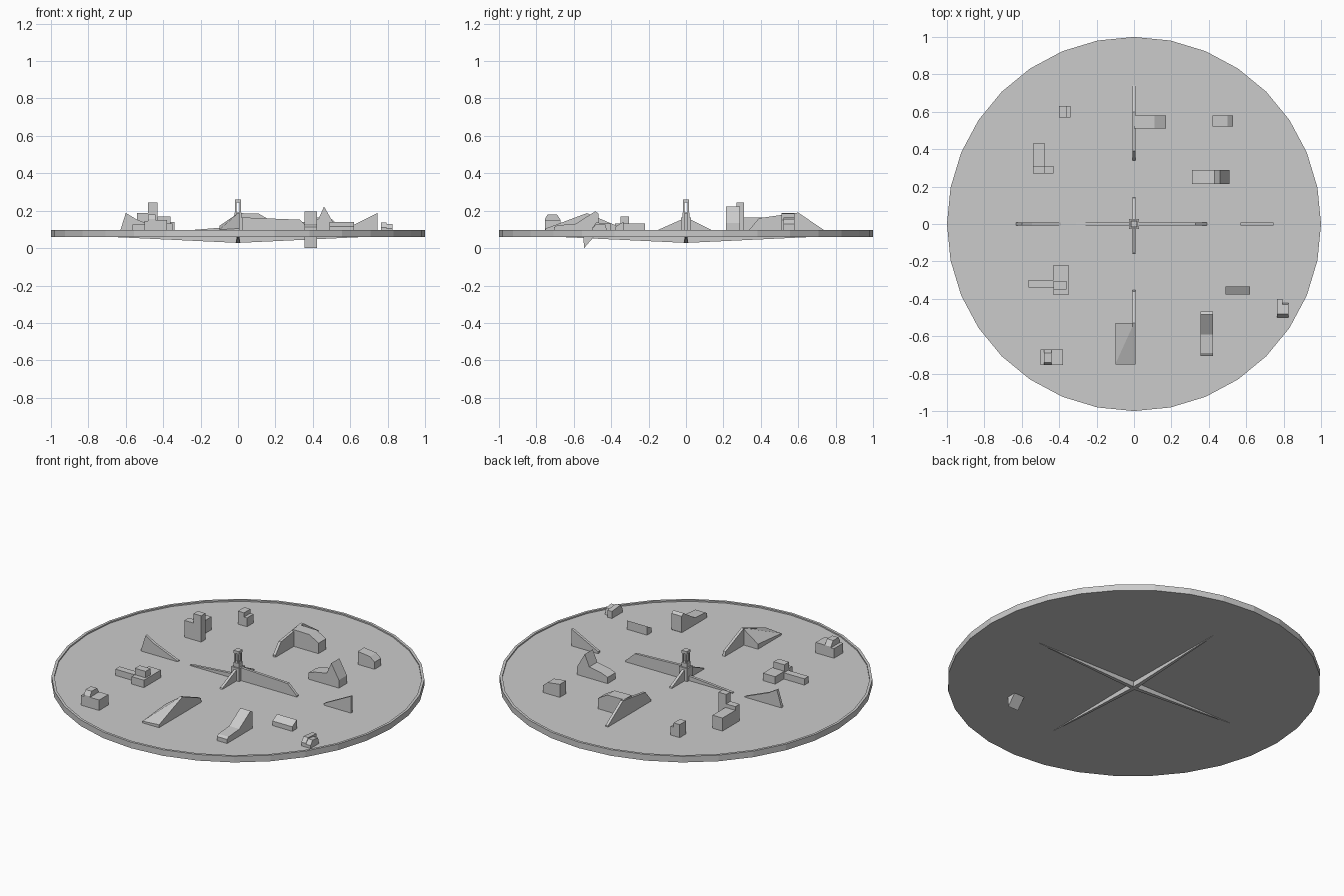
import bpy, bmesh, math
from mathutils import Vector

F = 0.08  # buried base level of everything standing on the plate


def make(name, verts, faces):
    me = bpy.data.meshes.new(name)
    me.from_pydata(verts, [], faces)
    bm = bmesh.new()
    bm.from_mesh(me)
    bmesh.ops.recalc_face_normals(bm, faces=bm.faces)
    bm.to_mesh(me)
    bm.free()
    ob = bpy.data.objects.new(name, me)
    bpy.context.collection.objects.link(ob)
    return ob


def prism(name, pts, a, b, along):
    """Extrude a profile: along 'y' takes (x, z) points, along 'x' takes (y, z)."""
    n = len(pts)
    put = (lambda p, t: (p[0], t, p[1])) if along == 'y' else (lambda p, t: (t, p[0], p[1]))
    verts = [put(p, a) for p in pts] + [put(p, b) for p in pts]
    faces = [list(range(n)), list(range(2 * n - 1, n - 1, -1))]
    faces += [[i, (i + 1) % n, n + (i + 1) % n, n + i] for i in range(n)]
    return make(name, verts, faces)


def box(name, x0, x1, y0, y1, z1, z0=F):
    return prism(name, [(x0, z0), (x1, z0), (x1, z1), (x0, z1)], y0, y1, 'y')


# Round plate with a thin raised rim
N = 32
rings = [(1, 0.06), (1, 0.096), (0.985, 0.096), (0.985, 0.088)]
verts = [(r * math.cos(2 * math.pi * i / N), r * math.sin(2 * math.pi * i / N), z)
         for r, z in rings for i in range(N)]
faces = [list(range(N)), list(range(3 * N, 4 * N))]
for k in range(3):
    faces += [[k * N + i, k * N + (i + 1) % N, (k + 1) * N + (i + 1) % N, (k + 1) * N + i]
              for i in range(N)]
make("round_plate", verts, faces)

# Four tapering ribs under the plate
for i in range(4):
    a = i * math.pi / 2
    d, s = Vector((math.cos(a), math.sin(a), 0)), Vector((-math.sin(a), math.cos(a), 0))
    v = []
    for r, w, zb in ((0, 0.012, 0.028), (0.68, 0.003, 0.06)):
        for side, z in ((-1, zb), (1, zb), (1, 0.07), (-1, 0.07)):
            v.append(d * r + s * side * w + Vector((0, 0, z)))
    make("under_rib", v, [(0, 1, 2, 3), (4, 5, 6, 7), (0, 1, 5, 4), (1, 2, 6, 5),
                          (2, 3, 7, 6), (3, 0, 4, 7)])

# Central tower: body, four posts, cap, buttresses
box("tower_body", -0.026, 0.026, -0.026, 0.026, 0.165)
box("tower_neck", -0.018, 0.018, -0.018, 0.018, 0.19)
for sx in (-1, 1):
    for sy in (-1, 1):
        box("tower_post", sx * 0.011 - 0.004, sx * 0.011 + 0.004,
            sy * 0.011 - 0.004, sy * 0.011 + 0.004, 0.245, 0.18)
box("tower_cap", -0.017, 0.017, -0.017, 0.017, 0.26, 0.245)
prism("tower_buttress", [(-0.16, F), (-0.155, 0.095), (-0.02, 0.155), (0.02, 0.155),
                         (0.14, 0.095), (0.145, F)], -0.008, 0.008, 'x')

# Thin walls on the two axes
T = 0.008
prism("centre_wall", [(-0.31, F), (-0.31, 0.092), (-0.02, 0.115), (0, 0.165), (0.33, 0.152),
                      (0.39, 0.095), (0.39, F)], -T, T, 'y')
prism("east_fin", [(0.57, F), (0.57, 0.1), (0.745, 0.188), (0.745, F)], -T, T, 'y')
prism("west_fin", [(-0.63, F), (-0.63, 0.092), (-0.6, 0.188), (-0.545, 0.155),
                   (-0.39, 0.092), (-0.39, F)], -T, T, 'y')
prism("north_wall", [(0.34, F), (0.34, 0.1), (0.39, 0.16), (0.6, 0.19), (0.74, 0.095),
                     (0.74, F)], -T, T, 'x')
prism("south_wall", [(-0.35, F), (-0.36, 0.115), (-0.53, 0.187), (-0.75, 0.105),
                     (-0.75, F)], -T, T, 'x')

# Annexes beside the north and south walls
prism("north_annex", [(0, F), (0, 0.187), (0.11, 0.185), (0.17, 0.15), (0.17, F)],
      0.51, 0.58, 'y')
make("south_ramp_roof",
     [(-0.1, -0.75, F), (0, -0.75, F), (0, -0.53, F), (-0.1, -0.53, F),
      (-0.1, -0.75, 0.098), (0, -0.75, 0.105), (0, -0.53, 0.187), (-0.1, -0.53, 0.118)],
     [(0, 1, 2, 3), (4, 5, 6), (4, 6, 7), (0, 1, 5, 4), (1, 2, 6, 5), (2, 3, 7, 6), (3, 0, 4, 7)])

# Slanted block that pokes through the plate
prism("slanted_block", [(-0.705, F), (-0.705, 0.112), (-0.69, 0.122), (-0.59, 0.13),
                        (-0.485, 0.197), (-0.467, 0.185), (-0.467, 0.09), (-0.545, 0.0),
                        (-0.55, F)], 0.355, 0.422, 'x')

# Stepped and sloped blocks around the plate
box("north_west_block", -0.4, -0.36, 0.57, 0.63, 0.165)
box("north_west_step", -0.36, -0.34, 0.57, 0.63, 0.14)

box("west_tower", -0.48, -0.43, 0.27, 0.31, 0.243)
box("west_tower_side", -0.54, -0.48, 0.27, 0.31, 0.187)
box("west_tower_wing", -0.54, -0.475, 0.31, 0.43, 0.165)

box("south_west_base", -0.43, -0.35, -0.38, -0.22, 0.132)
box("south_west_top", -0.43, -0.36, -0.35, -0.305, 0.17)
box("south_west_arm", -0.565, -0.43, -0.34, -0.3, 0.125)

roof = [(-0.755, F), (-0.755, 0.155), (-0.74, 0.18), (-0.69, 0.18), (-0.67, 0.15), (-0.67, F)]
prism("south_house", roof, -0.48, -0.44, 'x')
box("south_house_front", -0.5, -0.48, -0.755, -0.67, 0.145)
box("south_house_side", -0.44, -0.38, -0.755, -0.67, 0.15)

prism("north_east_block", [(0.42, F), (0.42, 0.165), (0.5, 0.155), (0.53, 0.13), (0.53, F)],
      0.52, 0.58, 'y')
prism("peaked_block", [(0.31, F), (0.31, 0.125), (0.35, 0.14), (0.43, 0.155), (0.46, 0.222),
                       (0.51, 0.135), (0.51, F)], 0.215, 0.29, 'y')
prism("sloped_bar", [(-0.378, F), (-0.378, 0.115), (-0.335, 0.14), (-0.335, F)],
      0.49, 0.62, 'x')
prism("edge_block", [(-0.5, F), (-0.5, 0.11), (-0.48, 0.137), (-0.4, 0.13), (-0.4, F)],
      0.765, 0.795, 'x')
prism("edge_block_side", [(-0.5, F), (-0.5, 0.105), (-0.48, 0.13), (-0.43, 0.125), (-0.42, F)],
      0.795, 0.825, 'x')
